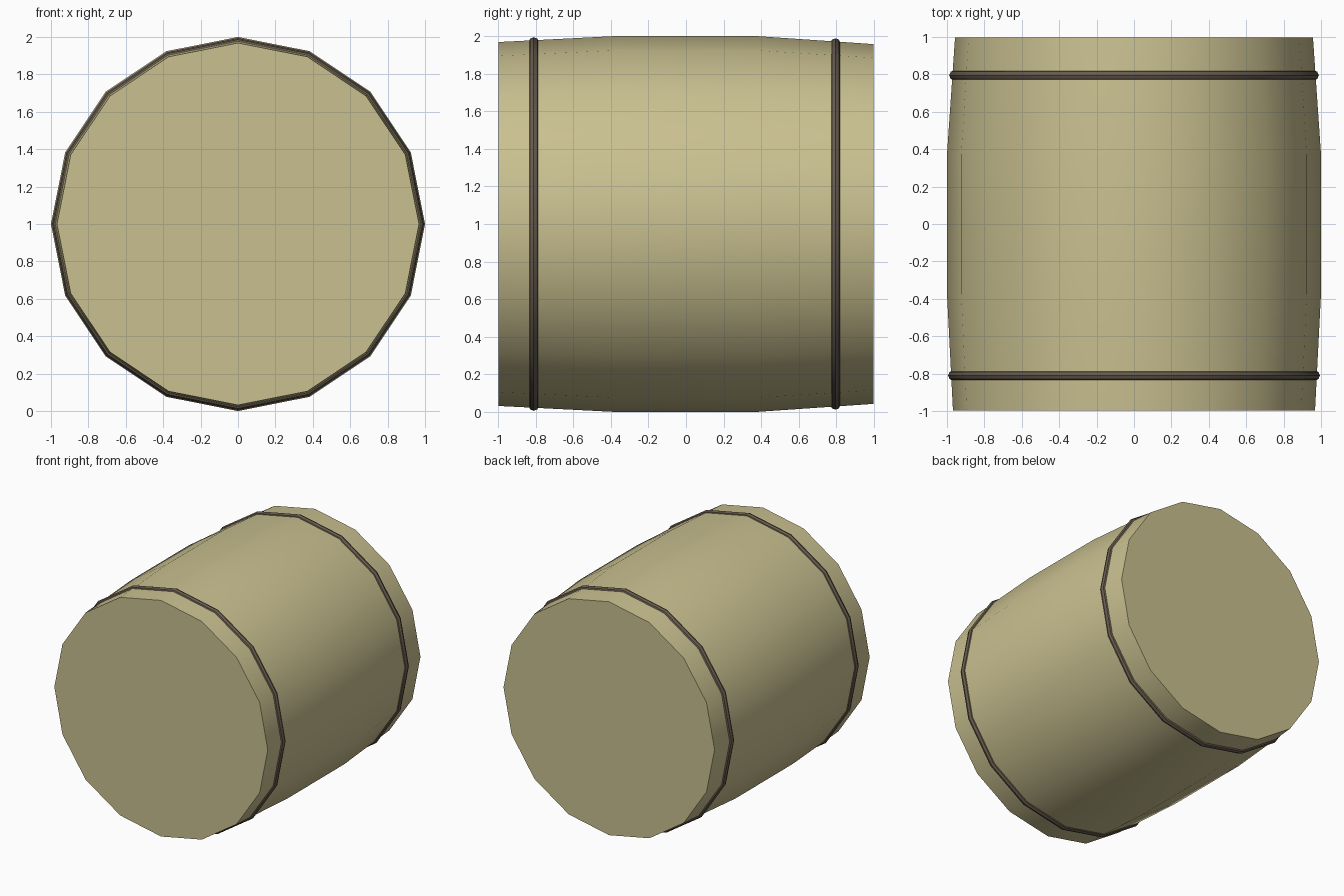
import bpy, bmesh, math

if "Cube" in bpy.data.objects:
    bpy.data.objects.remove(bpy.data.objects["Cube"])

SIDES = 16


def material(name, rgb):
    m = bpy.data.materials.new(name)
    m.diffuse_color = (*rgb, 1)
    m.use_nodes = True
    m.node_tree.nodes["Principled BSDF"].inputs["Base Color"].default_value = m.diffuse_color
    return m


def lathe(name, profile, mat, closed):
    """Revolve (y, radius) points around the lying barrel axis."""
    bm = bmesh.new()
    rings = []
    for y, r in profile:
        rings.append([bm.verts.new((r * math.sin(2 * math.pi * i / SIDES), y,
                                    1 + r * math.cos(2 * math.pi * i / SIDES)))
                      for i in range(SIDES)])
    pairs = list(zip(rings, rings[1:]))
    if closed:
        pairs.append((rings[-1], rings[0]))
    for a, b in pairs:
        for i in range(SIDES):
            j = (i + 1) % SIDES
            bm.faces.new((a[i], a[j], b[j], b[i])).smooth = True
    if not closed:
        bm.faces.new(rings[0])
        bm.faces.new(rings[-1])
    bmesh.ops.recalc_face_normals(bm, faces=bm.faces)
    me = bpy.data.meshes.new(name)
    bm.to_mesh(me)
    bm.free()
    me.materials.append(mat)
    ob = bpy.data.objects.new(name, me)
    bpy.context.collection.objects.link(ob)
    bpy.context.view_layer.objects.active = ob
    ob.select_set(True)
    bpy.ops.object.shade_smooth_by_angle(angle=math.radians(40))
    ob.select_set(False)
    return ob


wood = material("pale_wood", (0.59, 0.53, 0.28))
iron = material("dark_iron", (0.14, 0.107, 0.076))

# Bulging barrel body with flat closed ends
lathe("barrel_body", [(-0.997, 0.968), (-0.37, 1.0), (0.37, 1.0), (0.997, 0.957)], wood, False)

# Round-section hoops near each end
for name, y, r in (("front_hoop", -0.81, 0.967), ("back_hoop", 0.795, 0.961)):
    section = [(y + 0.027 * math.cos(math.pi * k / 4), r + 0.027 * math.sin(math.pi * k / 4))
               for k in range(8)]
    lathe(name, section, iron, True)
